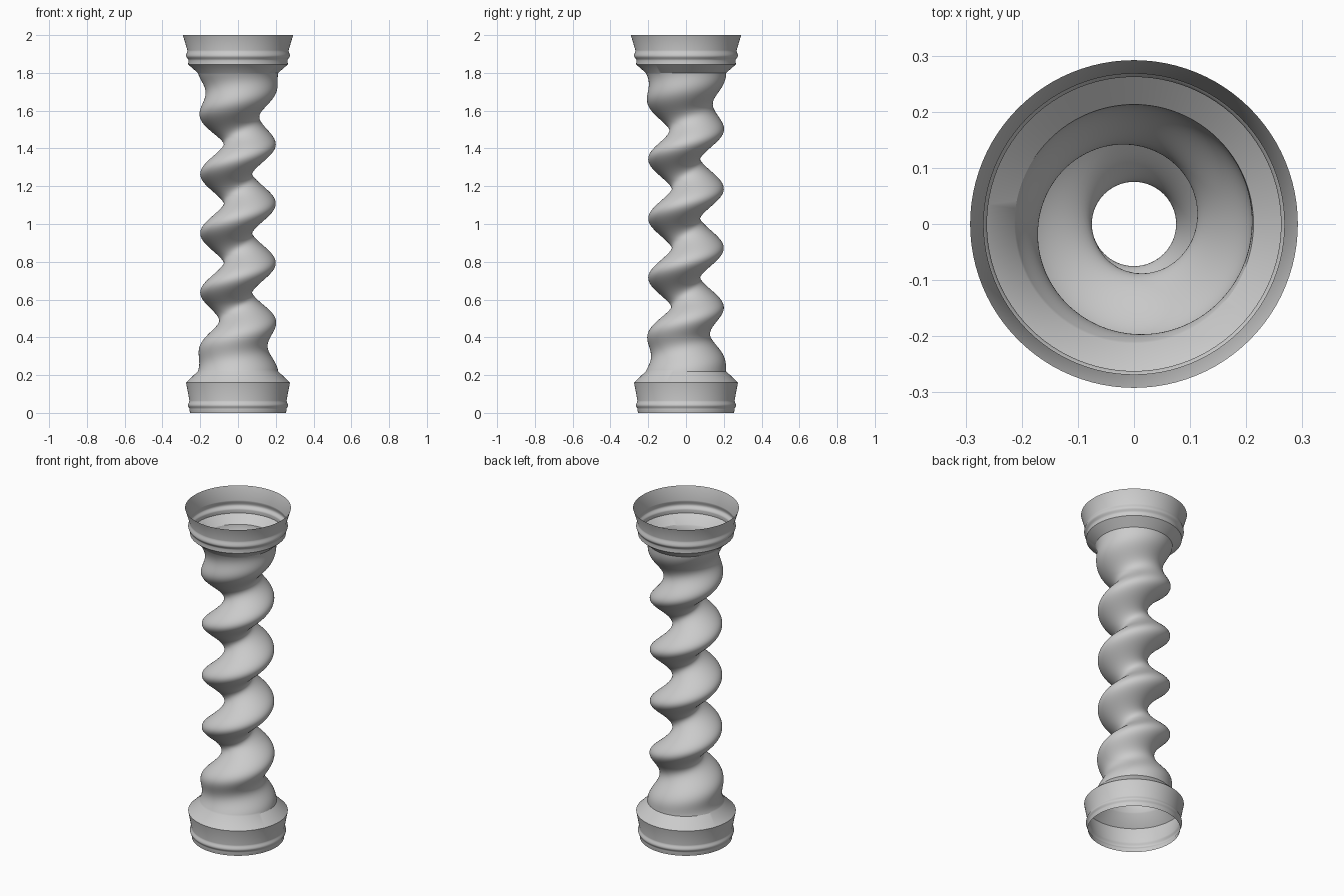
import bpy
import bmesh
from math import pi, sin, cos, radians

SEGMENTS = 96
PITCH = 0.314
CREST_Z = 0.48            # height where the crest points to +x
BODY_LOW, BODY_HIGH = 0.22, 1.80
BODY_ROWS = 200
FADE = 0.36               # length over which the twist fades into a round end
END_RADIUS = 0.213

# Remove the default cube
cube = bpy.data.objects.get("Cube")
if cube:
    bpy.data.objects.remove(cube, do_unlink=True)

# Stone material
stone = bpy.data.materials.new("light_grey")
stone.use_nodes = True
colour = (0.6, 0.6, 0.6, 1.0)
stone.diffuse_color = colour
stone.node_tree.nodes["Principled BSDF"].inputs["Base Color"].default_value = colour


def eased(points, steps=6):
    """Join (radius, z) points with soft S-shaped steps."""
    rows = [points[0]]
    for (r0, z0), (r1, z1) in zip(points, points[1:]):
        for i in range(1, steps + 1):
            t = i / steps
            rows.append((r0 + (r1 - r0) * (1 - cos(pi * t)) / 2, z0 + (z1 - z0) * t))
    return rows


def body_radius(angle, z):
    """Single-start screw thread that fades to a circle at both ends."""
    phase = angle - 2 * pi * (z - CREST_Z) / PITCH
    screw = 0.1375 + 0.0625 * cos(phase)
    s = min(z - BODY_LOW, BODY_HIGH - z) / FADE
    w = max(0.0, 1 - s) ** 1.3
    return screw + (END_RADIUS - screw) * w


# Collar profiles: a rolled bead and a flared band, open at the ends
base_collar = eased([(0.255, 0), (0.257, 0.02), (0.265, 0.04), (0.257, 0.065)])
base_collar += [(0.275, 0.16)]
top_collar = [(0.264, 1.845)] + eased([(0.262, 1.865), (0.275, 1.89), (0.268, 1.92)])
top_collar += [(0.292, 2.0)]

# Rows of radii from the ground up
angles = [2 * pi * i / SEGMENTS for i in range(SEGMENTS)]
rows = [(z, [r] * SEGMENTS) for r, z in base_collar]
for k in range(BODY_ROWS + 1):
    z = BODY_LOW + (BODY_HIGH - BODY_LOW) * k / BODY_ROWS
    rows.append((z, [body_radius(a, z) for a in angles]))
rows += [(z, [r] * SEGMENTS) for r, z in top_collar]

# Skin the rows into one open shell
bm = bmesh.new()
rings = [[bm.verts.new((r * cos(a), r * sin(a), z)) for a, r in zip(angles, radii)]
         for z, radii in rows]
for low, high in zip(rings, rings[1:]):
    for i in range(SEGMENTS):
        j = (i + 1) % SEGMENTS
        bm.faces.new((low[i], low[j], high[j], high[i]))

mesh = bpy.data.meshes.new("twisted_column")
bm.to_mesh(mesh)
bm.free()
mesh.materials.append(stone)
column = bpy.data.objects.new("twisted_column", mesh)
bpy.context.collection.objects.link(column)

# Smooth shading with crisp collar edges
bpy.context.view_layer.objects.active = column
column.select_set(True)
bpy.ops.object.shade_smooth_by_angle(angle=radians(30))
